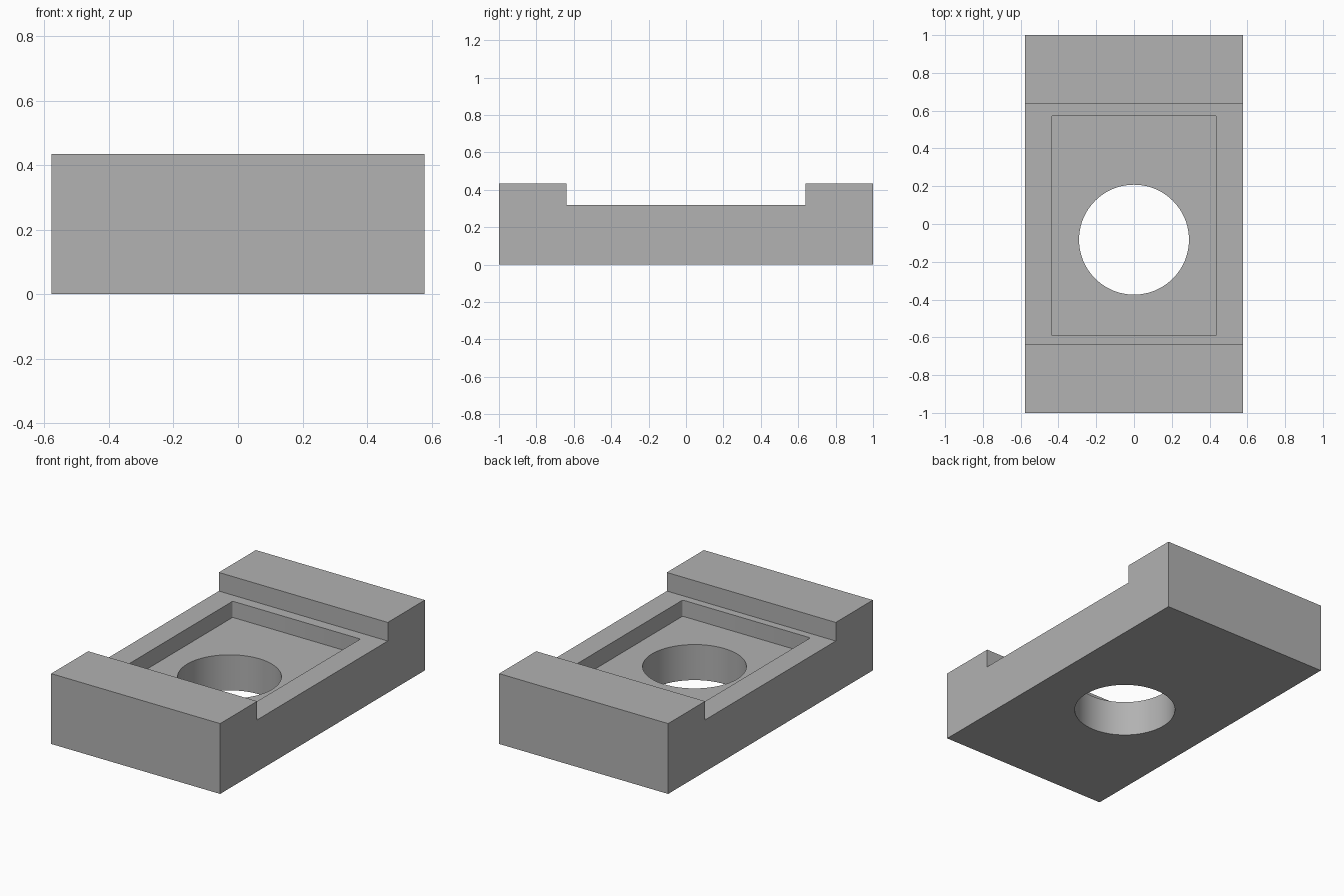
import bpy
import bmesh

cube = bpy.data.objects.get("Cube")
if cube:
    bpy.data.objects.remove(cube, do_unlink=True)

HALF_WIDTH = 0.578
BASE_TOP, RIM_TOP, POCKET_FLOOR = 0.32, 0.435, 0.22
RIM_EDGE = 0.638
HOLE_Y, HOLE_RADIUS = -0.083, 0.291

# Plain grey finish
grey = bpy.data.materials.new("plain grey")
grey.use_nodes = True
colour = (0.445, 0.445, 0.445, 1)
grey.diffuse_color = colour
grey.node_tree.nodes["Principled BSDF"].inputs["Base Color"].default_value = colour


def add_object(name, bm):
    bmesh.ops.recalc_face_normals(bm, faces=bm.faces)
    mesh = bpy.data.meshes.new(name)
    bm.to_mesh(mesh)
    bm.free()
    mesh.materials.append(grey)
    obj = bpy.data.objects.new(name, mesh)
    bpy.context.collection.objects.link(obj)
    return obj


def extrude_outline(name, points, offset):
    bm = bmesh.new()
    face = bm.faces.new([bm.verts.new(p) for p in points])
    moved = bmesh.ops.extrude_face_region(bm, geom=[face], use_keep_orig=True)["geom"]
    verts = [g for g in moved if isinstance(g, bmesh.types.BMVert)]
    bmesh.ops.translate(bm, verts=verts, vec=offset)
    return add_object(name, bm)


def cut(target, cutter):
    mod = target.modifiers.new("cut", "BOOLEAN")
    mod.operation, mod.solver, mod.object = "DIFFERENCE", "EXACT", cutter
    cutter.hide_render = True
    bpy.context.view_layer.objects.active = target
    bpy.ops.object.modifier_apply(modifier=mod.name)
    bpy.data.objects.remove(cutter, do_unlink=True)


# Block with a raised bar at each end, extruded across the width
profile = [(-1, 0), (1, 0), (1, RIM_TOP), (RIM_EDGE, RIM_TOP), (RIM_EDGE, BASE_TOP),
           (-RIM_EDGE, BASE_TOP), (-RIM_EDGE, RIM_TOP), (-1, RIM_TOP)]
block = extrude_outline("stepped_block", [(-HALF_WIDTH, y, z) for y, z in profile],
                        (2 * HALF_WIDTH, 0, 0))

# Shallow rectangular pocket with tiny corner radii
left, front, back = 0.437, -0.591, 0.572
corners = [(-left, front), (left, front), (left, back), (-left, back)]
pocket = extrude_outline("pocket_cutter", [(x, y, POCKET_FLOOR) for x, y in corners], (0, 0, 1))
bm = bmesh.new()
bm.from_mesh(pocket.data)
upright = [e for e in bm.edges if abs(e.verts[0].co.z - e.verts[1].co.z) > 0.5]
bmesh.ops.bevel(bm, geom=upright, offset=0.008, segments=3, profile=0.5, affect="EDGES")
bm.to_mesh(pocket.data)
bm.free()
cut(block, pocket)

# Round through hole
bpy.ops.mesh.primitive_cylinder_add(vertices=96, radius=HOLE_RADIUS, depth=2,
                                    location=(0, HOLE_Y, 0))
hole = bpy.context.object
hole.data.materials.append(grey)
bpy.context.view_layer.update()
cut(block, hole)

bpy.ops.object.select_all(action="DESELECT")
block.select_set(True)
bpy.context.view_layer.objects.active = block
bpy.ops.object.shade_smooth_by_angle(angle=0.6)
